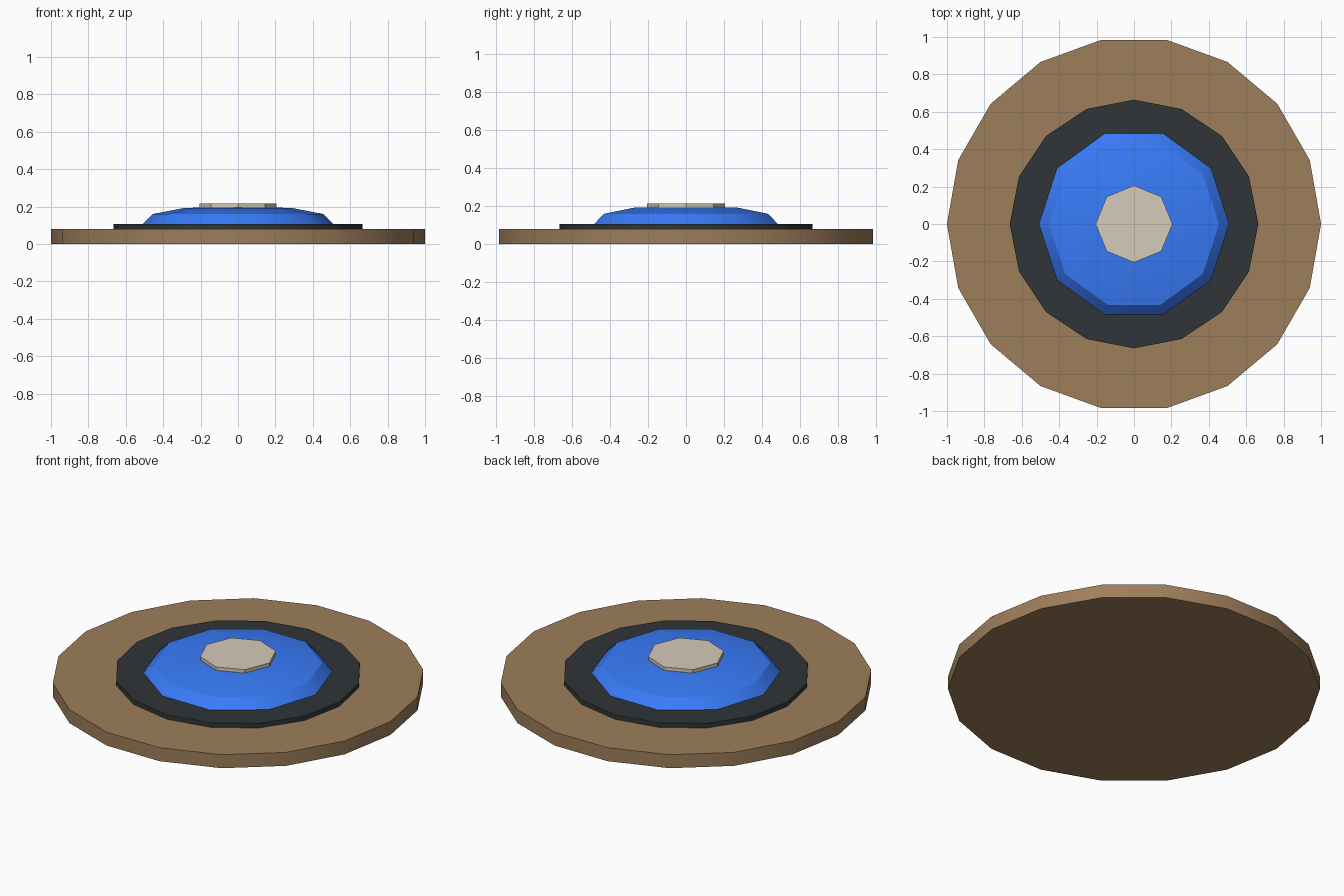
import bpy, bmesh, math

if "Cube" in bpy.data.objects:
    bpy.data.objects.remove(bpy.data.objects["Cube"])


def material(name, rgb):
    m = bpy.data.materials.new(name)
    m.diffuse_color = (*rgb, 1)
    m.use_nodes = True
    m.node_tree.nodes["Principled BSDF"].inputs["Base Color"].default_value = m.diffuse_color
    return m


def lathe(name, sides, profile, mat):
    """Stack n-gon rings of (radius, z); a radius of 0 closes to a point."""
    bm = bmesh.new()
    rings = []
    for r, z in profile:
        if r == 0:
            rings.append([bm.verts.new((0, 0, z))])
            continue
        rings.append([bm.verts.new((r * math.cos(math.tau * i / sides),
                                    r * math.sin(math.tau * i / sides), z))
                      for i in range(sides)])
    bm.faces.new(rings[0][::-1])
    for a, b in zip(rings, rings[1:]):
        for i in range(sides):
            j = (i + 1) % sides
            if len(b) == 1:
                bm.faces.new((a[i], a[j], b[0]))
            else:
                bm.faces.new((a[i], a[j], b[j], b[i]))
    if len(rings[-1]) > 1:
        bm.faces.new(rings[-1])
    me = bpy.data.meshes.new(name)
    bm.to_mesh(me)
    bm.free()
    me.materials.append(mat)
    ob = bpy.data.objects.new(name, me)
    bpy.context.collection.objects.link(ob)
    bpy.ops.object.select_all(action='DESELECT')
    ob.select_set(True)
    bpy.context.view_layer.objects.active = ob
    bpy.ops.object.shade_smooth_by_angle(angle=math.radians(32))
    return ob


# Wide brown base disc
lathe("base_disc", 18, [(1, 0), (1, 0.08)], material("brown", (0.34, 0.21, 0.105)))
# Dark collar
lathe("dark_collar", 16, [(0.665, 0.08), (0.665, 0.107)],
      material("charcoal", (0.03, 0.035, 0.038)))
# Shallow blue dome
lathe("blue_dome", 10, [(0.508, 0.107), (0.455, 0.16), (0.29, 0.192), (0, 0.2)],
      material("blue", (0.04, 0.2, 0.95)))
# Pale octagonal cap
lathe("top_cap", 8, [(0.206, 0.194), (0.206, 0.215)],
      material("cream", (0.66, 0.6, 0.49)))
